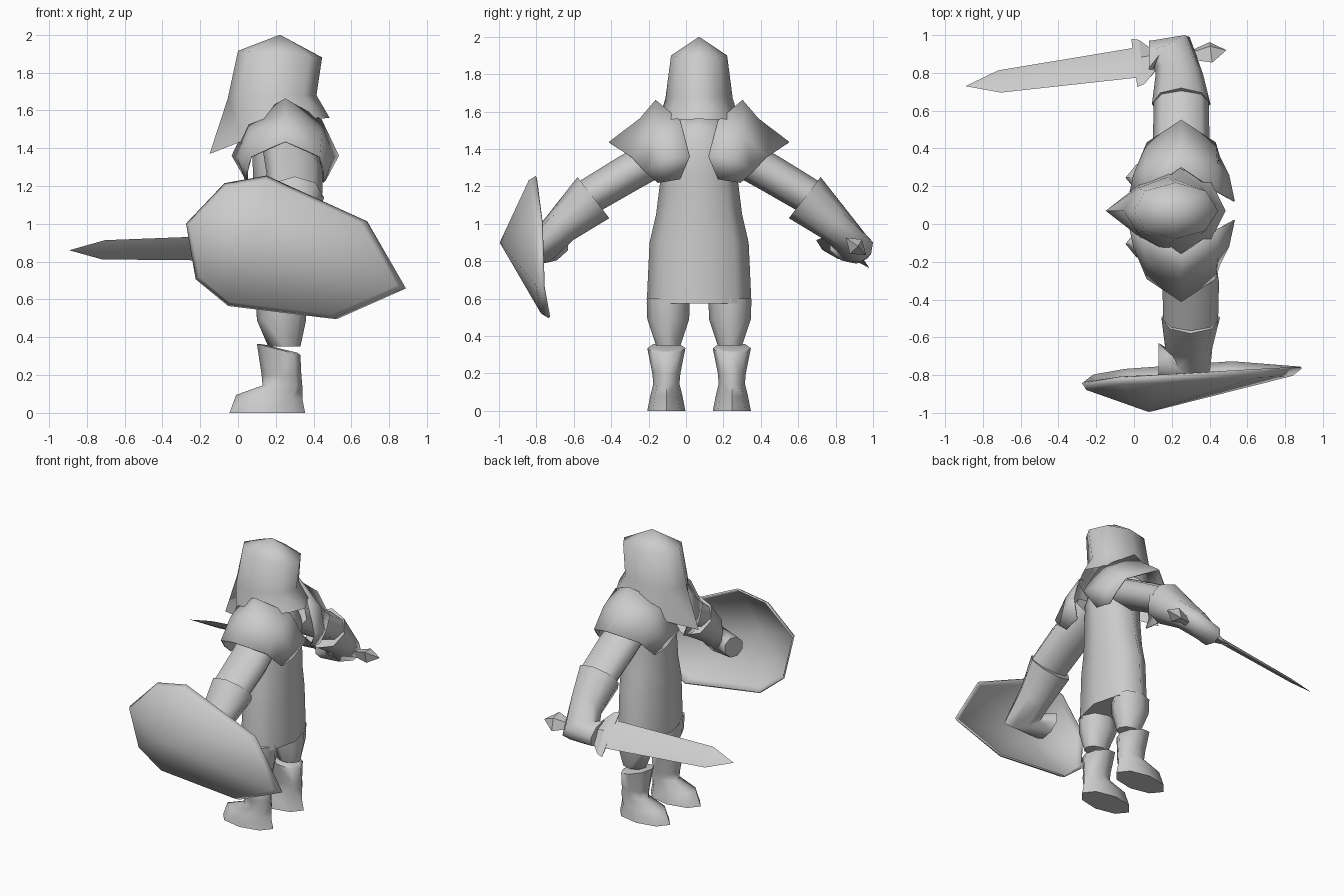
import bpy, bmesh, math
from mathutils import Vector

if "Cube" in bpy.data.objects:
    bpy.data.objects.remove(bpy.data.objects["Cube"])

MID_Y = 0.07   # side-to-side symmetry plane of the figure
MID_X = 0.25   # front-to-back middle of the shoulder plates

GREY = (0.6, 0.6, 0.6, 1)
grey = bpy.data.materials.new("plain_grey")
grey.use_nodes = True
grey.diffuse_color = GREY
grey.node_tree.nodes["Principled BSDF"].inputs["Base Color"].default_value = GREY


def finish(name, bm, angle, thickness):
    bmesh.ops.recalc_face_normals(bm, faces=bm.faces)
    mesh = bpy.data.meshes.new(name)
    bm.to_mesh(mesh)
    bm.free()
    obj = bpy.data.objects.new(name, mesh)
    bpy.context.collection.objects.link(obj)
    mesh.materials.append(grey)
    bpy.ops.object.select_all(action='DESELECT')
    obj.select_set(True)
    bpy.context.view_layer.objects.active = obj
    bpy.ops.object.shade_smooth_by_angle(angle=math.radians(angle))
    if thickness:
        mod = obj.modifiers.new("thickness", 'SOLIDIFY')
        mod.thickness = thickness
        mod.offset = 0


def flip(p, side):
    return (p[0], p[1] if side > 0 else 2 * MID_Y - p[1], p[2])


def skin(name, rows, closed=True, caps=(True, True), side=1, angle=70, thickness=0):
    """Join rows of points with quads, optionally closing rows and ends."""
    bm = bmesh.new()
    grid = [[bm.verts.new(flip(p, side)) for p in row] for row in rows]
    n = len(rows[0])
    for a, b in zip(grid, grid[1:]):
        for i in range(n if closed else n - 1):
            j = (i + 1) % n
            bm.faces.new((a[i], a[j], b[j], b[i]))
    for row, cap in zip((grid[0], grid[-1]), caps):
        if cap:
            bm.faces.new(row)
    bmesh.ops.remove_doubles(bm, verts=bm.verts, dist=0.0005)
    finish(name, bm, angle, thickness)


def tube(name, stations, n=8, **options):
    """Loft ellipses given as (centre, half axis, half axis)."""
    rows = []
    for centre, u, v in stations:
        c, u, v = Vector(centre), Vector(u), Vector(v)
        rows.append([c + u * math.cos(t) + v * math.sin(t)
                     for t in (math.tau * i / n for i in range(n))])
    skin(name, rows, **options)


def upright(y, levels):
    """Stations for a vertical tube: (x, z, half depth, half width, forward tilt)."""
    return [((x, y, z), (-a, 0, tilt), (0, b, 0)) for x, z, a, b, tilt in levels]


# Helmet: half rings from front to back, hanging to a point at the front
HELMET = [
    [(-0.15, 0, 1.37), (0.03, 0.14, 1.44), (0.21, 0.24, 1.48), (0.41, 0.15, 1.555), (0.485, 0, 1.56)],
    [(-0.055, 0, 1.66), (0.02, 0.12, 1.66), (0.18, 0.18, 1.67), (0.35, 0.125, 1.68), (0.415, 0, 1.68)],
    [(0.0, 0, 1.915), (0.06, 0.105, 1.91), (0.22, 0.15, 1.9), (0.38, 0.105, 1.89), (0.445, 0, 1.88)],
    [(0.222, 0, 2.0)] * 5]
skin("helmet", [[(x, MID_Y + y, z) for x, y, z in half]
                + [(x, MID_Y - y, z) for x, y, z in half[3:0:-1]] for half in HELMET],
     caps=(False, False), angle=80)

# Tunic
tube("tunic", upright(MID_Y, [
    (0.235, 0.575, 0.17, 0.28, 0),
    (0.235, 0.90, 0.165, 0.265, 0),
    (0.24, 1.05, 0.16, 0.23, 0),
    (0.245, 1.25, 0.165, 0.205, 0),
    (0.245, 1.38, 0.17, 0.20, 0),
    (0.24, 1.51, 0.14, 0.16, 0),
    (0.23, 1.56, 0.11, 0.115, 0)]))

# Half of a shoulder plate, from its front corner to its ridge
INNER = [(0.04, 0.17, 1.24), (-0.03, 0.12, 1.36), (0.06, 0.17, 1.55), (0.25, 0.30, 1.66)]
MIDDLE = [(0.04, 0.23, 1.23), (0.0, 0.26, 1.35), (0.06, 0.31, 1.47), (0.25, 0.385, 1.56)]
OUTER = [(0.05, 0.29, 1.22), (0.05, 0.36, 1.28), (0.07, 0.43, 1.355), (0.25, 0.55, 1.435)]


def both_halves(half):
    return half + [(2 * MID_X - x, y, z) for x, y, z in reversed(half[:-1])]


# The shield arm leans a little further back than the sword arm
for side, label, lean in ((1, "sword_side", 0), (-1, "shield_side", 0.05)):
    skin("shoulder_plate_" + label, [both_halves(r) for r in (INNER, MIDDLE, OUTER)],
         closed=False, caps=(False, False), side=side, thickness=0.008)

    tube("upper_arm_" + label, [
        ((0.25 + lean / 2, 0.22, 1.40), (0.145, 0, 0), (0, 0.05, 0.09)),
        ((0.25 + lean, 0.45, 1.27), (0.15, 0, 0), (0, 0.05, 0.088)),
        ((0.25 + lean, 0.66, 1.145), (0.145, 0, 0), (0, 0.047, 0.085))], side=side)

    # Gauntlet with a flared cuff and a fist turned forward
    tube("gauntlet_" + label, [
        ((0.25 + lean, 0.635, 1.14), (0.155, 0, 0), (0, 0.085, 0.11)),
        ((0.24 + lean, 0.795, 1.0), (0.125, 0, 0), (0, 0.055, 0.085)),
        ((0.20 + lean * 2, 0.915, 0.87), (0.095, 0.075, -0.03), (0, 0.045, 0.075)),
        ((0.08 + lean, 0.87, 0.865), (0, 0.1, -0.05), (0, 0.04, 0.06))], side=side)

    leg_y = 0.245
    tube("leg_" + label, upright(leg_y - 0.01, [
        (0.23, 0.60, 0.135, 0.115, 0),
        (0.23, 0.49, 0.13, 0.112, 0),
        (0.245, 0.35, 0.085, 0.065, 0)]), side=side)

    tube("boot_" + label, upright(leg_y, [
        (0.155, 0.0, 0.2, 0.102, 0),
        (0.165, 0.085, 0.175, 0.085, 0.01),
        (0.235, 0.145, 0.105, 0.07, 0),
        (0.23, 0.20, 0.105, 0.075, 0),
        (0.215, 0.335, 0.115, 0.102, 0.03),
        (0.225, 0.34, 0.09, 0.065, 0.022)]), side=side)

# Shield: an uneven octagon bulging outwards to one point
RIM = [(-0.27, -0.84, 1.0), (-0.07, -0.81, 1.21), (0.15, -0.80, 1.25), (0.68, -0.77, 1.01),
       (0.885, -0.76, 0.66), (0.52, -0.73, 0.5), (-0.05, -0.77, 0.57), (-0.22, -0.80, 0.71)]
peak = Vector((0.08, -0.99, 0.9))
rim = [Vector(p) for p in RIM]
inset = [p.lerp(peak, 0.06) + Vector((0, -0.025, 0)) for p in rim]
skin("shield", [rim, inset, [peak] * len(rim)], caps=(False, False), thickness=0.012)

# Sword, laid along its axis with the blade tilted outwards
tip, end = Vector((-0.89, 0.73, 0.86)), Vector((0.49, 0.92, 0.88))
along = (end - tip).normalized()
normal = Vector((0, 0.65, 0.75))
normal = (normal - along * normal.dot(along)).normalized()
across = along.cross(normal)


def sword_part(name, stations):
    """Loft diamonds given as (distance from tip, half width, half thickness)."""
    tube(name, [(tip + along * s, across * w, normal * t) for s, w, t in stations],
         n=4, angle=20)


sword_part("blade", [(0, 0.001, 0.001), (0.18, 0.078, 0.012), (0.92, 0.105, 0.018)])
sword_part("guard", [(0.90, 0.17, 0.012), (0.94, 0.155, 0.04), (1.0, 0.08, 0.04)])
sword_part("grip", [(0.95, 0.03, 0.03), (1.26, 0.03, 0.03)])
sword_part("pommel", [(1.2, 0.03, 0.02), (1.31, 0.072, 0.05), (1.39, 0.002, 0.002)])
